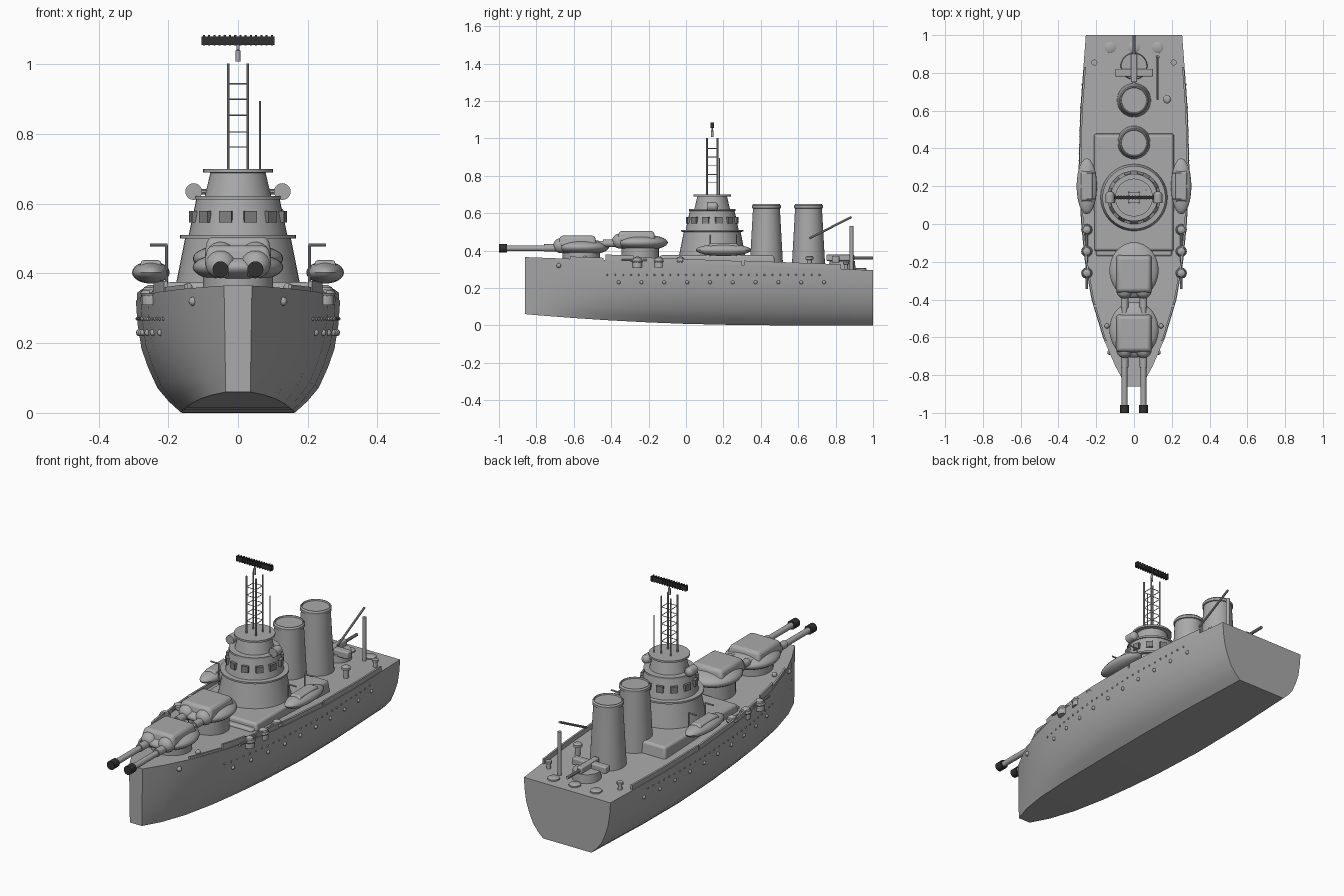
import bpy, bmesh, math
from mathutils import Vector

cube = bpy.data.objects.get("Cube")
if cube:
    bpy.data.objects.remove(cube, do_unlink=True)


def material(name, v):
    m = bpy.data.materials.new(name)
    m.use_nodes = True
    m.diffuse_color = (v, v, v, 1)
    m.node_tree.nodes["Principled BSDF"].inputs["Base Color"].default_value = (v, v, v, 1)
    return m


GREY = material("warship grey", 0.40)
GLASS = material("window grey", 0.22)
DARK = material("dark gunmetal", 0.03)


def finish(name, bm, mat=GREY, smooth=True, bevel=0):
    bmesh.ops.recalc_face_normals(bm, faces=bm.faces)
    mesh = bpy.data.meshes.new(name)
    bm.to_mesh(mesh)
    bm.free()
    mesh.materials.append(mat)
    ob = bpy.data.objects.new(name, mesh)
    bpy.context.collection.objects.link(ob)
    if bevel:
        mod = ob.modifiers.new("soft edges", "BEVEL")
        mod.width, mod.segments = bevel, 3
    if smooth:
        bpy.ops.object.select_all(action="DESELECT")
        ob.select_set(True)
        bpy.context.view_layer.objects.active = ob
        bpy.ops.object.shade_smooth_by_angle(angle=math.radians(35))
    return ob


def loft(name, rings, **kw):
    bm = bmesh.new()
    loops = [[bm.verts.new(p) for p in ring] for ring in rings]
    n = len(rings[0])
    for a, b in zip(loops, loops[1:]):
        for i in range(n):
            bm.faces.new((a[i], a[(i + 1) % n], b[(i + 1) % n], b[i]))
    bm.faces.new(loops[0])
    bm.faces.new(loops[-1])
    return finish(name, bm, **kw)


def turned(name, x, y, profile, sides=32, **kw):
    """Solid of revolution from (radius, height) pairs."""
    ang = [2 * math.pi * i / sides for i in range(sides)]
    return loft(name, [[(x + r * math.cos(a), y + r * math.sin(a), z) for a in ang]
                       for r, z in profile], **kw)


def rod(name, a, b, r, sides=10, **kw):
    a, b = Vector(a), Vector(b)
    bm = bmesh.new()
    bmesh.ops.create_cone(bm, cap_ends=True, segments=sides, radius1=r, radius2=r, depth=(b - a).length)
    q = (b - a).to_track_quat("Z", "Y")
    for v in bm.verts:
        v.co = q @ v.co + (a + b) / 2
    return finish(name, bm, **kw)


def ball(name, c, size, seg=12, **kw):
    bm = bmesh.new()
    bmesh.ops.create_uvsphere(bm, u_segments=seg, v_segments=max(6, seg // 2), radius=1)
    for v in bm.verts:
        v.co = Vector(c) + v.co * Vector(size)
    return finish(name, bm, **kw)


def box(name, x, y, z, taper=1.0, turn=0.0, **kw):
    """Box from (low, high) pairs; the top narrows by taper."""
    cx, cy = sum(x) / 2, sum(y) / 2
    hx, hy = (x[1] - x[0]) / 2, (y[1] - y[0]) / 2
    c, s = math.cos(turn), math.sin(turn)
    rings = []
    for h, t in ((z[0], 1), (z[1], taper)):
        pts = [(i * hx * t, j * hy * t) for i, j in ((-1, -1), (1, -1), (1, 1), (-1, 1))]
        rings.append([(cx + c * u - s * v, cy + s * u + c * v, h) for u, v in pts])
    return loft(name, rings, **kw)


# Hull shape: deck outline, sheer, keel rise and section
OUTLINE = [(-.86, .04), (-.75, .1), (-.6, .165), (-.4, .225), (-.2, .26),
           (0, .28), (.3, .293), (.6, .285), (.8, .27), (1, .255)]
SECTION = [(1, 1), (.985, .8), (.945, .57), (.88, .4), (.79, .22), (.68, .1), (.56, 0)]


def interp(table, t):
    for (a, u), (b, v) in zip(table, table[1:]):
        if min(a, b) <= t <= max(a, b):
            return u + (v - u) * (t - a) / (b - a)
    return table[-1][1]


def deck(y):
    return .365 - .07 * (y + .86) / 1.86


def keel(y):
    return .06 * (max(0, .5 - y) / 1.36) ** 2


def side(y, f):
    k = max(0, -y / .86) ** 3
    r = interp([(b, a) for a, b in SECTION], f)
    return interp(OUTLINE, y) * (r + (.88 + .12 * f - r) * k)


def hull_x(y, z):
    return side(y, (z - keel(y)) / (deck(y) - keel(y)))


rings = []
for y, _ in OUTLINE:
    half = [(side(y, f), y, keel(y) + f * (deck(y) - keel(y))) for _, f in SECTION]
    rings.append(half + [(-a, b, c) for a, b, c in reversed(half)])
loft("hull", rings)

for s in (-1, 1):
    # Bulwark plates along the deck edge
    for y0, y1, h in ((-.62, -.44, .012), (-.43, -.28, .03), (-.27, .3, .022), (.31, .83, .025)):
        strip = []
        for i in range(7):
            y = y0 + (y1 - y0) * i / 6
            x, z = interp(OUTLINE, y), deck(y)
            strip.append([(s * (x - d), y, z + e) for d, e in
                          ((.003, -.01), (.003, h), (.013, h), (.013, -.01))])
        loft("bulwark", strip)
    # Portholes and anchor fittings
    for i in range(10):
        y = -.36 + i * .122
        ball("porthole", (s * hull_x(y, .23), y, .23), (.01,) * 3)
    for i in range(28):
        y = -.42 + i * .042
        ball("rivet", (s * hull_x(y, .27), y, .27), (.005,) * 3, seg=8)
    ball("anchor_fitting", (s * hull_x(-.68, .32), -.68, .32), (.013,) * 3)
    ball("bow_bollard", (s * .143, -.54, .36), (.013,) * 3)
    # Side guns
    for y in (-.03, -.145, -.26):
        x = s * .25
        turned("side_gun_mount", x, y, [(.026, .31), (.026, .345), (.02, .36), (.008, .367)], sides=16)
        ball("side_gun_shield", (x, y, .343), (.03, .03, .016))
        rod("side_gun_barrel", (x, y, .348), (x, y - .085, .35), .006)
    # Lifeboats and davits
    ball("lifeboat", (s * .25, .2, .403), (.054, .148, .032), seg=24)
    box("lifeboat_cover", (s * .25 - .034, s * .25 + .034), (.11, .29), (.41, .438), taper=.8, bevel=.006)
    for y in (.13, .27):
        rod("davit_post", (s * .205, y, .37), (s * .205, y, .482), .004)
        rod("davit_arm", (s * .203, y, .482), (s * .252, y, .482), .004)
    # Searchlights
    rod("searchlight", (s * .127, .112, .635), (s * .127, .155, .635), .024, sides=20)
    ball("searchlight_back", (s * .127, .155, .635), (.024, .018, .024))
    rod("searchlight_arm", (s * .08, .14, .635), (s * .12, .14, .635), .008)
    turned("stern_bollard", s * .21, .855, [(.012, .29), (.01, .325), (.016, .328), (.016, .34)], sides=12)

# Deckhouse and conning tower
box("deckhouse_step", (-.2, .2), (-.17, .1), (.31, .352), bevel=.01)
box("deckhouse", (-.213, .213), (-.15, .48), (.3, .375), taper=.97, bevel=.012)
TY = .14
turned("tower_base", 0, TY, [(.178, .37), (.152, .5), (.167, .501), (.167, .51), (.14, .511)], sides=40)
turned("bridge", 0, TY, [(.142, .508), (.12, .612), (.125, .613), (.125, .622), (.09, .623)], sides=40)
turned("tower_top", 0, TY, [(.096, .62), (.079, .689), (.1, .69), (.1, .7)], sides=40)
for i in range(12):
    a = (i + .5) * math.pi / 6
    x, y = .134 * math.sin(a), TY - .134 * math.cos(a)
    box("bridge_window", (x - .018, x + .018), (y - .007, y + .007), (.546, .58), turn=a, mat=GLASS)

# Lattice mast, radar and aerial
W = .028
corners = [(-W, TY - W), (W, TY - W), (W, TY + W), (-W, TY + W)]
for i, (x, y) in enumerate(corners):
    nx, ny = corners[(i + 1) % 4]
    rod("mast_post", (x, y, .695), (x, y, 1.003), .0045)
    for z in (.763, .806, .854, .9, .945):
        rod("mast_rung", (x, y, z), (nx, ny, z), .002, sides=6)
turned("radar_post", 0, TY, [(.007, 1.008), (.007, 1.04), (.004, 1.042), (.004, 1.06)], sides=12)
box("radar_panel", (-.105, .105), (TY - .007, TY + .007), (1.056, 1.08), mat=DARK)
for i in range(14):
    x = -.098 + i * .015
    box("radar_rib", (x - .003, x + .003), (TY - .01, TY + .01), (1.054, 1.084), mat=DARK)
rod("aerial", (.063, .18, .69), (.063, .18, .895), .003)

# Funnels
for y in (.43, .655):
    turned("funnel", 0, y, [(.09, .3), (.072, .625), (.077, .627), (.077, .64),
                            (.071, .648), (.068, .648), (.066, .641)], sides=36)

# Main gun turrets
for y, z, tip in ((-.56, .418, -.97), (-.245, .443, -.47)):
    turned("turret_barbette", 0, y, [(.1, .32), (.1, z)])
    ball("turret_body", (0, y, z), (.13, .148, .044), seg=36)
    box("turret_roof", (-.098, .098), (y - .125, y + .085), (z + .005, z + .062), taper=.88, bevel=.016)
    for s in (-1, 1):
        x = s * .05
        ball("gun_mantlet", (x, y - .11, z + .008), (.043, .04, .04), seg=20)
        rod("gun_sleeve", (x, y - .1, z - .004), (x, y - .2, z - .004), .02, sides=20)
        rod("gun_barrel", (x, y - .1, z - .006), (x, tip, z - .006), .015, sides=20)
        if tip < -.9:
            rod("gun_muzzle", (x, -.957, z - .006), (x, -1, z - .006), .023, sides=20, mat=DARK)

# Stern gun
turned("stern_gun_base", 0, .835, [(.072, .29), (.068, .345)])
box("stern_gun_shield", (-.1, .1), (.78, .82), (.335, .372), bevel=.006)
box("stern_gun_breech", (-.016, .016), (.75, .9), (.345, .378), bevel=.006)
rod("stern_gun_barrel", (0, .88, .36), (0, 1, .36), .008)

# Crane, ventilator and deck hatches
rod("crane_post", (.125, .885, .29), (.125, .885, .53), .01, sides=12)
rod("crane_boom", (.125, .885, .58), (.125, .66, .465), .006)
turned("ventilator", .175, .66, [(.013, .295), (.013, .35), (.022, .352), (.022, .365), (.012, .372)], sides=16)
for x in (-.125, 0, .125):
    turned("deck_hatch", x, .935, [(.03, .29), (.03, .304), (.024, .308)], sides=20)
